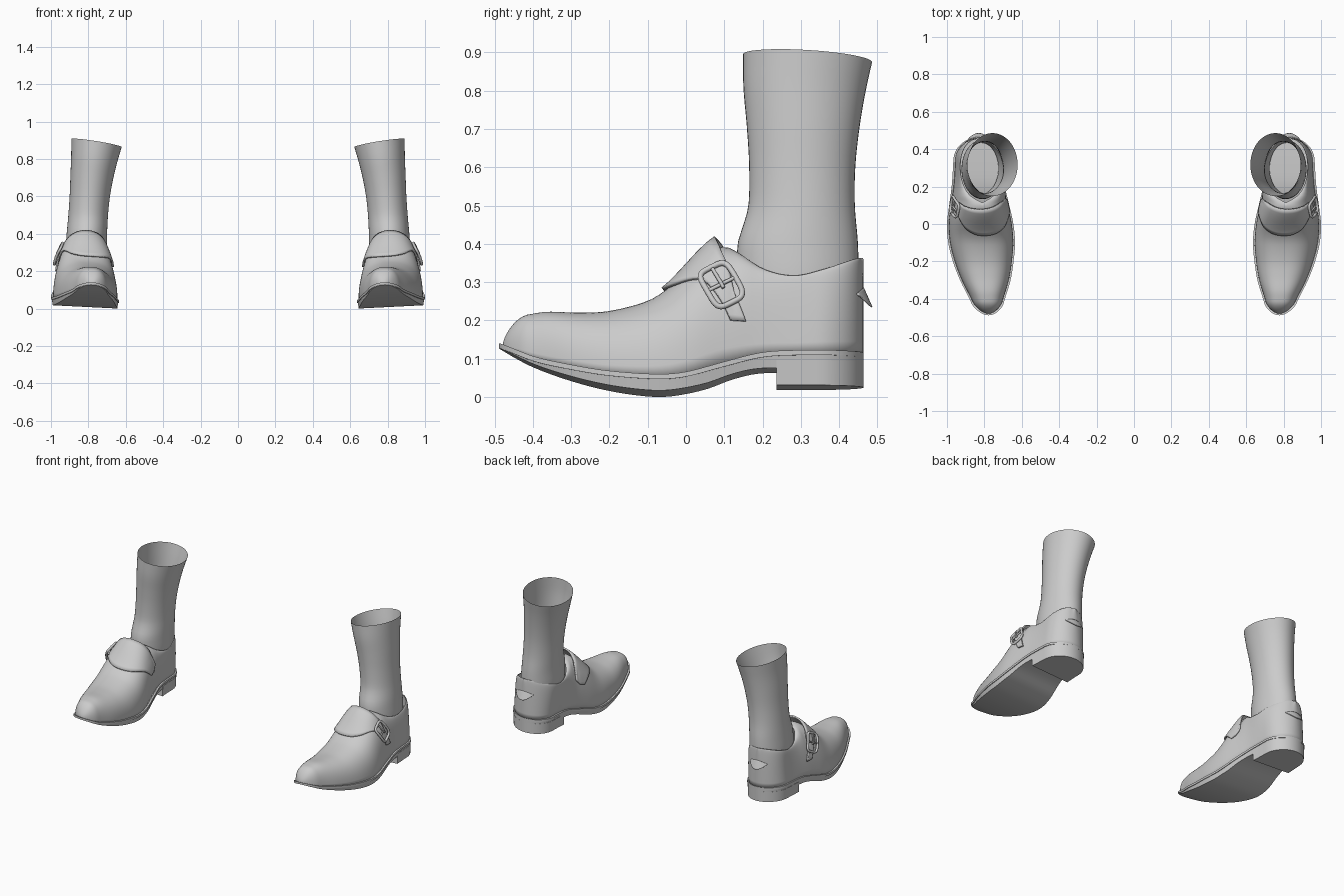
import bpy, bmesh, math
from mathutils import Vector

if "Cube" in bpy.data.objects:
    bpy.data.objects.remove(bpy.data.objects["Cube"])

# ---------- helpers ----------
def interp(tab, y):
    """Smooth interpolation through (position, value) pairs."""
    n = len(tab)
    y = min(max(y, tab[0][0]), tab[-1][0])
    i = next((k for k in range(n - 1) if y <= tab[k + 1][0]), n - 2)
    def slope(k):
        a, b = tab[max(k - 1, 0)], tab[min(k + 1, n - 1)]
        return (b[1] - a[1]) / (b[0] - a[0])
    (x0, v0), (x1, v1) = tab[i], tab[i + 1]
    h = x1 - x0
    t = (y - x0) / h
    return ((2*t**3 - 3*t*t + 1) * v0 + (t**3 - 2*t*t + t) * h * slope(i)
            + (3*t*t - 2*t**3) * v1 + (t**3 - t*t) * h * slope(i + 1))

def loft(name, grids, ring=False, path=False, caps=False, solid=0, angle=40):
    """Skin one or more lists of rings and mirror the result to the other foot."""
    bm = bmesh.new()
    for rings in grids:
        vs = [[bm.verts.new(p) for p in r] for r in rings]
        n, m = len(vs), len(vs[0])
        for i in range(n if path else n - 1):
            for j in range(m if ring else m - 1):
                a, b = vs[i], vs[(i + 1) % n]
                bm.faces.new((a[j], a[(j + 1) % m], b[(j + 1) % m], b[j]))
        if caps:
            bm.faces.new(vs[0])
            bm.faces.new(vs[-1])
    bmesh.ops.remove_doubles(bm, verts=bm.verts, dist=0.0004)
    bmesh.ops.recalc_face_normals(bm, faces=bm.faces)
    me = bpy.data.meshes.new(name)
    bm.to_mesh(me)
    bm.free()
    me.shade_smooth()
    me.set_sharp_from_angle(angle=math.radians(angle))
    ob = bpy.data.objects.new(name, me)
    bpy.context.collection.objects.link(ob)
    if solid:
        s = ob.modifiers.new("thickness", 'SOLIDIFY')
        s.thickness, s.offset = solid, 0
    mir = ob.modifiers.new("pair", 'MIRROR')
    mir.use_mirror_merge = False
    return ob

def stations(y0, y1, n):
    return [y0 + (y1 - y0) * (0.5 - 0.5 * math.cos(math.pi * i / n)) for i in range(n + 1)]

def tilt(x, y, z):
    return Vector((x, y, z + 0.05 * (x - 0.635)))

# ---------- shoe measurements along y ----------
INNER = [(-.49, .715), (-.4, .69), (-.3, .66), (-.2, .644), (-.1, .636), (0, .645),
         (.1, .667), (.2, .69), (.3, .698), (.46, .70)]
OUTER = [(-.49, .84), (-.4, .88), (-.3, .93), (-.2, .968), (-.1, .993), (0, 1.0),
         (.1, .988), (.2, .975), (.3, .968), (.46, .96)]
BOTTOM = [(-.488, .12), (-.4, .075), (-.3, .04), (-.2, .015), (-.1, .001), (-.04, .001),
          (.05, .018), (.12, .043), (.18, .057), (.24, .06), (.46, .06)]
WELT = [(-.488, .133), (-.4, .095), (-.3, .07), (-.2, .052), (-.07, .042), (0, .048),
        (.1, .075), (.2, .1), (.3, .106), (.46, .106)]
TOP = [(-.48, .185), (-.45, .198), (-.4, .208), (-.36, .213), (-.28, .21), (-.2, .214), (-.1, .24),
       (-.05, .27), (0, .315), (.05, .357), (.1, .382), (.13, .368), (.2, .32),
       (.28, .301), (.36, .318), (.45, .35), (.46, .352)]
RIDGE = [(-.48, .775), (-.1, .805), (.1, .812), (.29, .812), (.46, .83)]

def caps_at(y, y0, y1):
    f = min(1, max(0, (y - y0) / .065))
    b = min(1, max(0, (y1 - y) / .12))
    return math.sqrt(f * (2 - f)), math.sqrt(b * (2 - b))

def outline(y, y0, y1, inset):
    a, b = interp(INNER, y) + inset, interp(OUTER, y) - inset
    f, r = caps_at(y, y0, y1)
    return (a + b) / 2, (b - a) / 2 * f * r

def surf(y, s, side=None):
    """Upper leather: s = -1 inner welt, 0 ridge or collar edge, 1 outer welt."""
    side = side or (1 if s >= 0 else -1)
    cx, hw = outline(y, -.477, .461, .012)
    q = 1 - ((y - .29) / .166) ** 2
    tw = min(.115 * math.sqrt(q) if q > 0 else 0, hw)
    a = abs(s) * math.pi / 2
    sx, sz = math.sin(a) ** .8, max(0, math.cos(a)) ** .8
    zb = interp(WELT, y) - .006
    h = (interp(TOP, y) - zb) * caps_at(y, -.477, .461)[0]
    mid = cx + (interp(RIDGE, y) - cx) * sz * min(1, hw / .06)
    return tilt(mid + side * (tw + (hw - tw) * sx), y, zb + h * sz)

def normal(y, s):
    n = (surf(y + .01, s) - surf(y - .01, s)).cross(surf(y, s + .03) - surf(y, s - .03)).normalized()
    return n if n.dot(surf(y, s) - Vector((.82, y, .12))) > 0 else -n

# ---------- shoe upper: two halves joined along the ridge, open at the collar ----------
N = 20
loft("shoe_upper", [[[surf(y, side * j / N, side) for j in range(N + 1)]
                     for y in stations(-.477, .461, 72)] for side in (1, -1)], solid=.004, angle=60)

# ---------- sole, welt and heel block ----------
def slab(name, ys, low, high, inset, taper=0):
    rings = []
    for y in ys:
        c, w = outline(y, -.488, .464, inset)
        b = w * (1 - taper)
        rings.append([tilt(c - b, y, low(y)), tilt(c + b, y, low(y)),
                      tilt(c + w, y, high(y)), tilt(c - w, y, high(y))])
    loft(name, [rings], ring=True, caps=True, angle=35)

full = stations(-.488, .464, 64)
slab("sole", full, lambda y: interp(BOTTOM, y), lambda y: interp(WELT, y) - .012, .004, .03)
slab("welt", full, lambda y: interp(WELT, y) - .013, lambda y: interp(WELT, y), 0)
slab("heel_block", [.236 + .228 * math.sin(math.pi / 2 * i / 20) for i in range(21)],
     lambda y: .015, lambda y: interp(BOTTOM, y) + .02, .004, .02)

# ---------- strap across the instep ----------
FRONT = [(-.72, .075), (-.6, .04), (-.3, -.03), (0, -.055), (.25, -.025), (.46, .04), (.6, .07), (.82, .115)]
BACK = [(-.72, .105), (-.6, .135), (-.3, .105), (0, .088), (.3, .095), (.5, .113), (.6, .122), (.82, .155)]
rings = []
for i in range(49):
    s = -.72 + 1.54 * i / 48
    f, b = interp(FRONT, s), interp(BACK, s)
    row = []
    for k in range(9):
        y = f + (b - f) * k / 8
        lift = .009 + .022 * (k / 8) ** 2 * max(0, 1 - abs(s) / .5)
        row.append(surf(y, s) + normal(y, s) * lift)
    rings.append(row)
loft("strap", [rings], solid=.01)

# ---------- buckle on the outer side ----------
C = surf(.092, .6)
U = (surf(.115, .72) - surf(.07, .46)).normalized()
V = normal(.092, .6)
W = V.cross(U).normalized()
V = U.cross(W)
V = V if V.x > 0 else -V
C = C + V * .022

def tube(path, r, closed):
    out = []
    for k, p in enumerate(path):
        a = path[k - 1] if closed or k else p
        b = path[(k + 1) % len(path)] if closed or k < len(path) - 1 else p
        t = (b - a).normalized()
        side = t.cross(V).normalized()
        out.append([p + V * r * math.cos(q) + side * r * math.sin(q)
                    for q in [math.tau * m / 10 for m in range(10)]])
    return out

def spow(v, e):
    return math.copysign(abs(v) ** e, v)

frame = []
for i in range(40):
    q = math.tau * i / 40
    a, b = spow(math.cos(q), .45), spow(math.sin(q), .45)
    frame.append(C + U * .056 * a + W * .042 * b - V * .006 * a * a)
loft("buckle_frame", [tube(frame, .0075, True)], ring=True, path=True)
loft("buckle_prong", [tube([C - U * .05, C + V * .004, C + U * .012], .005, False)], ring=True, caps=True)
loft("buckle_bar", [tube([C - W * .04, C + W * .04], .005, False)], ring=True, caps=True)

# ---------- pull tab at the back of the heel ----------
rings = []
for i in range(9):
    v = i / 8
    row = []
    for j in range(-8, 9):
        u = j / 8
        dx = .062 * u
        row.append(Vector((.83 + dx, .342 + math.sqrt(.12 ** 2 - dx * dx) + .001 + .022 * v * (1 - u * u),
                           .285 - .015 * u * u - .05 * v * (1 - u * u))))
    rings.append(row)
loft("heel_tab", [rings], solid=.004)

# ---------- sock: oval rings, open and slanted at the top ----------
XA = [(.13, .725), (.3, .702), (.4, .70), (.5, .695), (.6, .685), (.7, .668), (.8, .645), (.885, .622)]
XB = [(.13, .91), (.3, .922), (.4, .916), (.5, .907), (.6, .90), (.7, .896), (.8, .892), (.885, .891)]
YA = [(.13, .16), (.3, .135), (.4, .135), (.45, .15), (.5, .163), (.6, .165), (.7, .159), (.8, .15), (.885, .149)]
YB = [(.13, .435), (.3, .45), (.4, .449), (.5, .441), (.6, .442), (.7, .452), (.8, .468), (.885, .486)]
rings = []
for i in range(31):
    z = .13 + .755 * i / 30
    xa, xb, ya, yb = (interp(t, z) for t in (XA, XB, YA, YB))
    k = max(0, (z - .5) / .385)
    row = []
    for j in range(48):
        q = math.tau * j / 48
        dx, dy = (xb - xa) / 2 * math.cos(q), (yb - ya) / 2 * math.sin(q)
        row.append(Vector(((xa + xb) / 2 + dx, (ya + yb) / 2 + dy, z + k * (.16 * dx - .06 * dy))))
    rings.append(row)
loft("sock", [rings], ring=True, angle=60)
